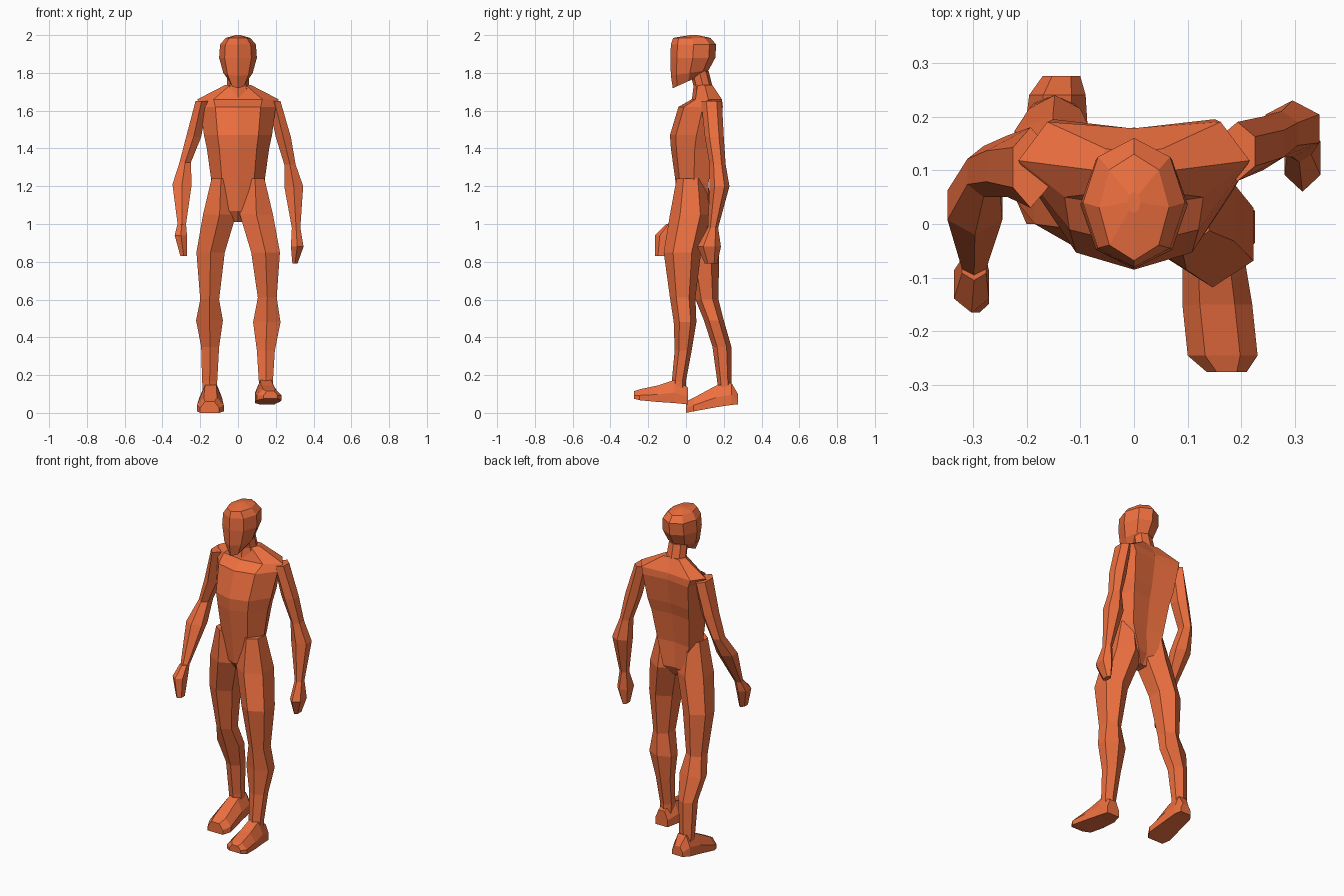
import bpy, bmesh, math

mat = bpy.data.materials.new("orange")
mat.diffuse_color = (0.85, 0.16, 0.05, 1)


def ngon(n):
    # polygon with a vertex facing front, stretched to fill -1..1 both ways
    p = [(math.sin(2 * math.pi * i / n), -math.cos(2 * math.pi * i / n)) for i in range(n)]
    m = max(abs(a) for a, b in p)
    return [(a / m, b) for a, b in p]


HEX, OCT = ngon(6), ngon(8)
TRUNK = [(0, -1), (.6, -.75), (1, .1), (.75, 1), (0, .85), (-.75, 1), (-1, .1), (-.6, -.75)]
SOLE = [(-1, -1), (1, -1), (1, -.1), (.5, 1), (-.5, 1), (-1, -.1)]


def loft(name, shape, rings, axis='z'):
    # ring: position on axis, low/high of x, low/high of the other axis, optional slope
    bm = bmesh.new()
    loops = []
    for t, u0, u1, v0, v1, *s in rings:
        slope = s[0] if s else 0
        loop = []
        for a, b in shape:
            u = (u0 + u1) / 2 + a * (u1 - u0) / 2
            dv = b * (v1 - v0) / 2
            v, w = (v0 + v1) / 2 + dv, t + slope * dv
            loop.append(bm.verts.new((u, v, w) if axis == 'z' else (u, w, v)))
        loops.append(loop)
    n = len(shape)
    for la, lb in zip(loops, loops[1:]):
        for i in range(n):
            j = (i + 1) % n
            bm.faces.new((la[i], la[j], lb[j], lb[i]))
    bm.faces.new(loops[0])
    bm.faces.new(loops[-1])
    bmesh.ops.recalc_face_normals(bm, faces=bm.faces)
    me = bpy.data.meshes.new(name)
    bm.to_mesh(me)
    bm.free()
    me.materials.append(mat)
    ob = bpy.data.objects.new(name, me)
    bpy.context.collection.objects.link(ob)
    return ob


def sym(rows):
    # rows of (z, half width, front, back, optional slope)
    return [(z, -w, w, *rest) for z, w, *rest in rows]


# head, neck and torso
loft("head", OCT, sym([
    (1.755, .045, -.07, .09, .45), (1.80, .078, -.08, .12, .15), (1.88, .10, -.083, .155),
    (1.95, .095, -.08, .16), (1.985, .065, -.068, .13), (2.0, .012, .02, .06)]))
loft("neck", OCT, sym([
    (1.65, .09, .03, .18), (1.73, .06, .04, .14), (1.81, .055, .02, .12)]))
loft("torso", TRUNK, sym([
    (1.01, .03, 0, .08), (1.07, .09, -.04, .12), (1.22, .14, -.055, .12),
    (1.40, .165, -.08, .15), (1.47, .18, -.085, .17), (1.62, .20, -.04, .195),
    (1.66, .215, .03, .19), (1.735, .07, .05, .14)]))

# arms: one swings back, one forward
loft("back_arm", HEX, [
    (1.65, .16, .225, .08, .19), (1.46, .20, .28, .10, .20), (1.315, .245, .305, .125, .21),
    (1.20, .245, .345, .125, .23), (.98, .285, .33, .115, .17)])
loft("back_hand", HEX, [
    (.98, .285, .33, .115, .17), (.88, .28, .347, .06, .185), (.79, .288, .315, .10, .165)])
loft("forward_arm", HEX, [
    (1.65, -.225, -.16, .03, .18), (1.46, -.275, -.195, .05, .165), (1.325, -.31, -.25, .05, .145),
    (1.21, -.347, -.245, -.02, .09), (1.0, -.32, -.275, -.095, -.05)])
loft("forward_hand", HEX, [
    (1.0, -.32, -.275, -.105, -.05), (.94, -.335, -.27, -.165, -.06), (.83, -.305, -.27, -.165, -.10)])

# legs: one steps forward, one stays behind
loft("forward_leg", HEX, [
    (1.24, .04, .14, -.05, .10), (1.05, .01, .185, -.085, .13), (.85, .07, .222, -.118, .08),
    (.61, .105, .205, -.085, .05), (.48, .08, .225, -.065, .055), (.33, .10, .195, -.06, .03),
    (.17, .11, .185, -.075, 0), (.09, .115, .185, -.075, 0)])
loft("rear_leg", HEX, [
    (1.24, -.14, -.04, -.045, .11), (1.05, -.185, -.01, -.05, .15), (.85, -.22, -.07, 0, .175),
    (.60, -.20, -.10, .05, .172), (.49, -.222, -.08, .095, .20), (.35, -.195, -.10, .14, .24),
    (.17, -.19, -.11, .165, .24), (.09, -.185, -.11, .17, .245)])

# feet
loft("forward_foot", SOLE, [
    (.01, .115, .195, .045, .135), (-.06, .09, .205, .052, .175), (-.15, .09, .22, .058, .145),
    (-.245, .10, .23, .067, .125), (-.275, .135, .21, .075, .115)], 'y')
loft("rear_foot", SOLE, [
    (.275, -.17, -.10, .045, .10), (.24, -.195, -.09, .042, .16), (.16, -.205, -.085, .03, .145),
    (.04, -.217, -.075, .008, .08), (0, -.20, -.10, 0, .06)], 'y')
